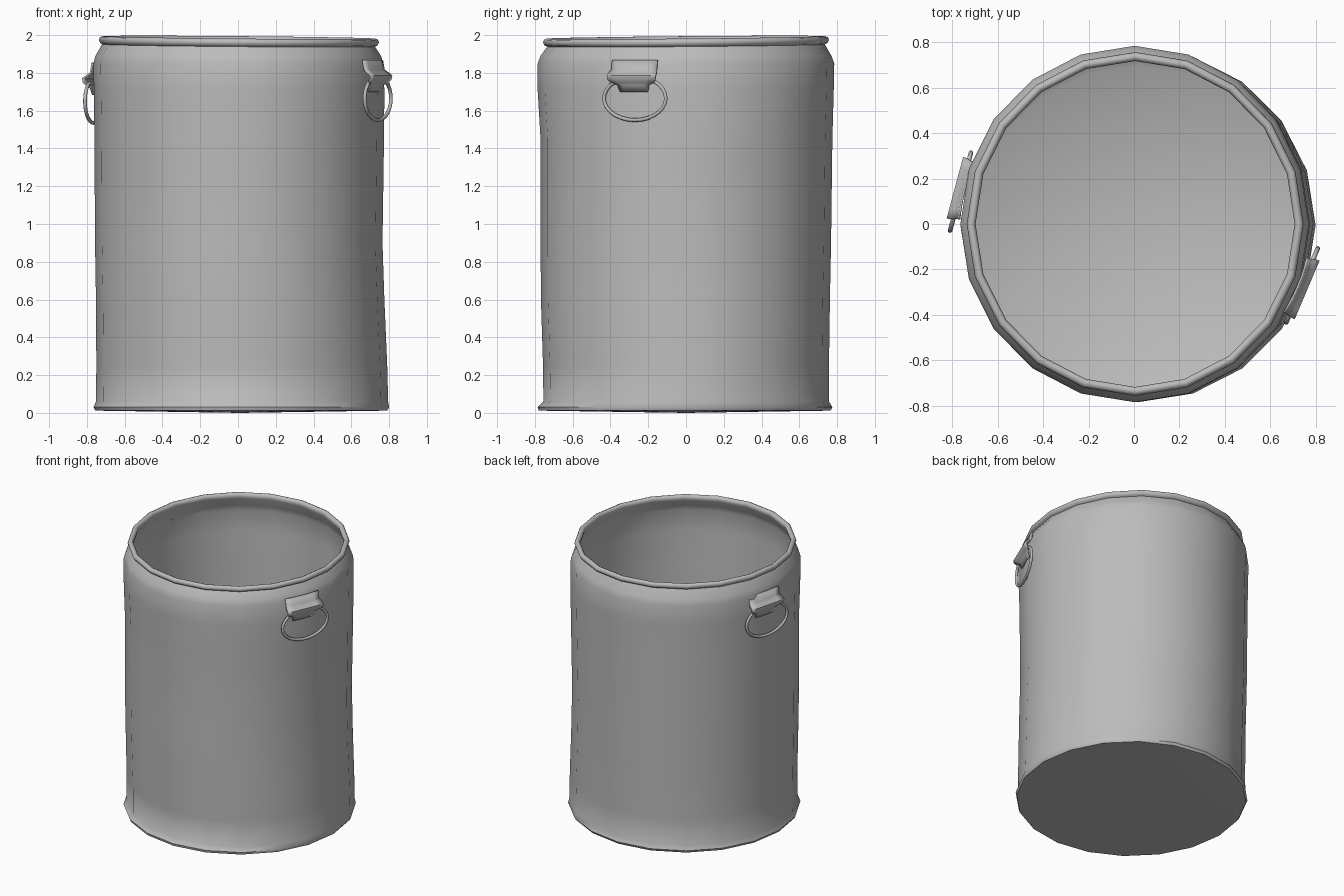
import bpy, bmesh, math
from mathutils import Vector

cube = bpy.data.objects.get("Cube")
if cube:
    bpy.data.objects.remove(cube)

grey = bpy.data.materials.new("grey_metal")
grey.use_nodes = True
colour = (0.5, 0.5, 0.5, 1)
grey.diffuse_color = colour
grey.node_tree.nodes["Principled BSDF"].inputs["Base Color"].default_value = colour

SIDES = 20


def finish(obj, angle=50):
    """Give the part its material and smooth its shading."""
    if not obj.data.materials:
        obj.data.materials.append(grey)
    bpy.ops.object.select_all(action='DESELECT')
    obj.select_set(True)
    bpy.context.view_layer.objects.active = obj
    bpy.ops.object.shade_smooth_by_angle(angle=math.radians(angle))


def link_mesh(name, bm):
    mesh = bpy.data.meshes.new(name)
    bm.to_mesh(mesh)
    bm.free()
    obj = bpy.data.objects.new(name, mesh)
    bpy.context.collection.objects.link(obj)
    return obj


# Can wall: height, then reach to the left, back, right and front
wall = [
    (.012, .79, .765, .755, .78),
    (.03, .80, .775, .765, .785),
    (.06, .795, .757, .752, .755),
    (.25, .79, .757, .75, .757),
    (.6, .775, .762, .752, .768),
    (.9, .765, .768, .757, .77),
    (1.45, .773, .775, .76, .77),
    (1.7, .775, .782, .763, .785),
    (1.85, .77, .785, .765, .785),
    (1.89, .757, .77, .755, .77),
    (1.945, .725, .735, .72, .735),
]
# Rolled rim: height and inset from its widest line
rim_reach = (.747, .757, .737, .757)
rim = [(1.952, .008), (1.968, 0), (1.982, .006), (1.988, .02), (1.982, .033),
       (1.968, .039), (1.95, .035)]


def shrink(row, z, inset):
    return (z,) + tuple(r - inset for r in row)


rows = list(wall)
rows += [shrink(rim_reach, z, inset) for z, inset in rim]
rows += [shrink(row[1:], row[0], .015) for row in reversed(wall[2:-1])]
rows.append(shrink(wall[2][1:], .03, .06))

bm = bmesh.new()
rings = []
for z, left, back, right, front in rows:
    ring = []
    for i in range(SIDES):
        a = math.tau * i / SIDES
        x = (left - right) / 2 + (left + right) / 2 * math.cos(a)
        y = (back - front) / 2 + (back + front) / 2 * math.sin(a)
        tilt = (y - x) * .009 * max(0, z - 1) if z > 1.9 else 0
        ring.append(bm.verts.new((x, y, z + tilt)))
    rings.append(ring)
for low, high in zip(rings, rings[1:]):
    for i in range(SIDES):
        j = (i + 1) % SIDES
        bm.faces.new((low[i], low[j], high[j], high[i]))
# Underside and inner floor
for ring, z in ((rings[0], 0), (rings[-1], .02)):
    hub = bm.verts.new((.01, 0, z))
    for i in range(SIDES):
        bm.faces.new((hub, ring[i], ring[(i + 1) % SIDES]))
bmesh.ops.recalc_face_normals(bm, faces=bm.faces)
finish(link_mesh("can_body", bm))

# Bracket profile: height, distance out, half width, bend around the can
bracket = [
    (1.868, .772, .13, 1),
    (1.815, .782, .13, 1),
    (1.80, .795, .137, .4),
    (1.785, .811, .14, 0),
    (1.765, .808, .137, 0),
    (1.75, .795, .125, .4),
    (1.738, .788, .09, 1),
    (1.70, .776, .08, 1),
]


def add_handle(side, degrees, shift, lift, pull):
    """Sheet bracket with a hanging wire ring, facing the given direction."""
    a = math.radians(degrees)
    out = Vector((math.cos(a), math.sin(a), 0))
    along = Vector((-math.sin(a), math.cos(a), 0))

    def place(u, distance, z):
        return out * (distance + pull) + along * (u + shift) + Vector((0, 0, z + lift))

    bm = bmesh.new()
    grid = []
    for z, distance, half, bend in bracket:
        us = [half * k / 3 for k in range(-3, 4)]
        grid.append([bm.verts.new(place(u, distance - bend * u * u / 1.56, z)) for u in us])
    for top, low in zip(grid, grid[1:]):
        for k in range(6):
            bm.faces.new((top[k], low[k], low[k + 1], top[k + 1]))
    plate = link_mesh(side + "_bracket", bm)
    solid = plate.modifiers.new("thickness", 'SOLIDIFY')
    solid.thickness = .01
    solid.offset = 0
    finish(plate)

    # Wire ring, flattened where it passes under the bracket
    curve = bpy.data.curves.new(side + "_ring", 'CURVE')
    curve.dimensions = '3D'
    curve.bevel_depth = .01
    curve.bevel_resolution = 2
    spline = curve.splines.new('POLY')
    count = 28
    spline.points.add(count - 1)
    for i, point in enumerate(spline.points):
        t = math.tau * i / count
        z = 1.665 + min(.115 * math.sin(t), .095)
        point.co = (*place(.178 * math.cos(t) + .01, .787, z), 1)
    spline.use_cyclic_u = True
    ring = bpy.data.objects.new(side + "_ring", curve)
    bpy.context.collection.objects.link(ring)
    curve.materials.append(grey)
    spline.use_smooth = True


add_handle("left", -23, .03, 0, 0)
add_handle("right", 165, .05, -.015, -.012)
